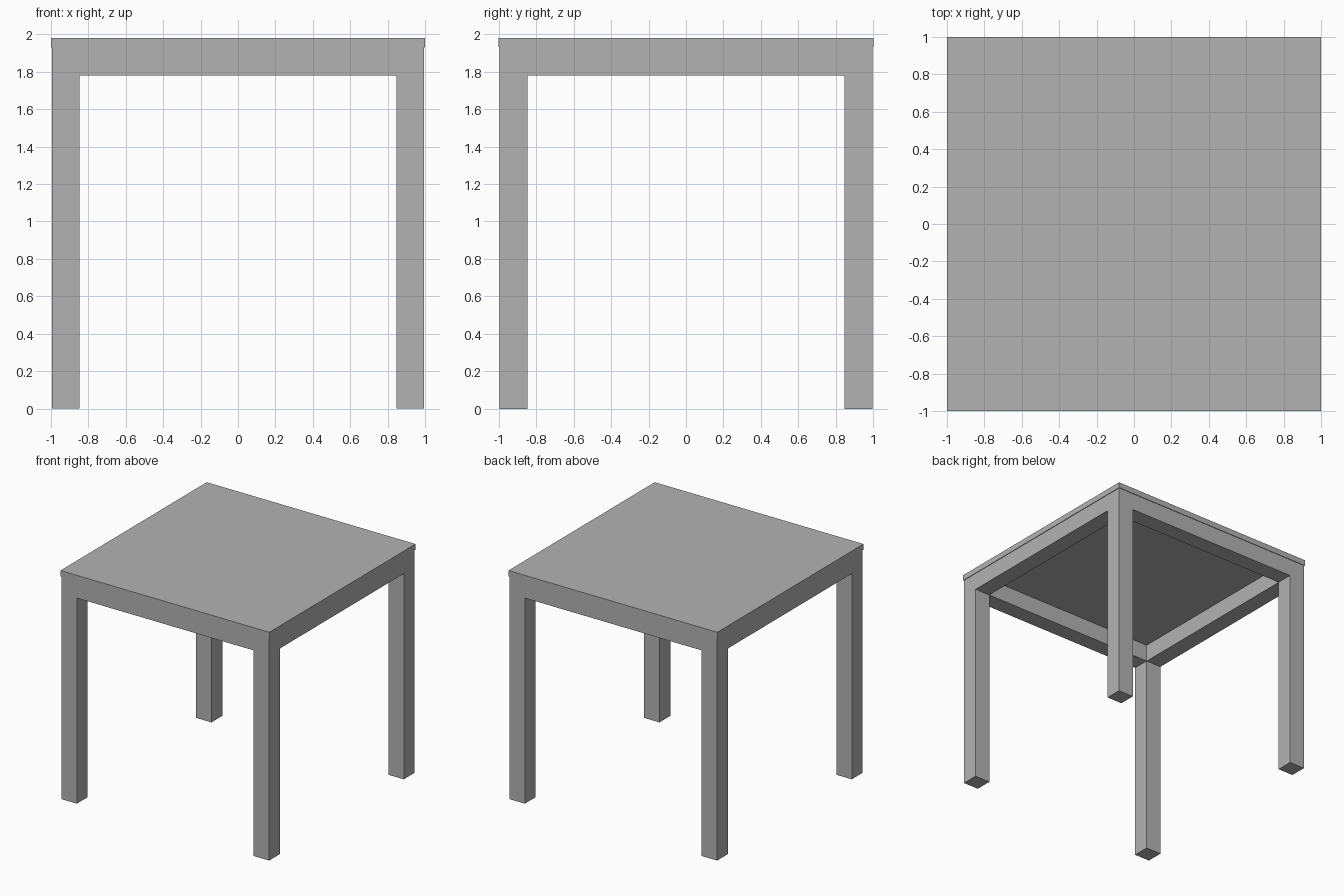
import bpy

# Remove the default cube
cube = bpy.data.objects.get("Cube")
if cube:
    bpy.data.objects.remove(cube, do_unlink=True)

# Single plain grey finish
grey = bpy.data.materials.new("plain_grey")
grey.use_nodes = True
color = (0.45, 0.45, 0.45, 1)
grey.diffuse_color = color
grey.node_tree.nodes["Principled BSDF"].inputs["Base Color"].default_value = color

OUTER = 0.995      # outer face of legs and rails
WIDTH = 0.148      # leg and rail thickness
RAIL_LOW = 1.78    # underside of rails
TOP_LOW = 1.93     # underside of tabletop
HEIGHT = 1.98


def box(name, low, high):
    """Axis-aligned box between two corners."""
    center = [(a + b) / 2 for a, b in zip(low, high)]
    bpy.ops.mesh.primitive_cube_add(size=1, location=center)
    obj = bpy.context.object
    obj.name = name
    obj.scale = [b - a for a, b in zip(low, high)]
    bpy.ops.object.transform_apply(location=False, rotation=False, scale=True)
    obj.data.materials.append(grey)
    return obj


def span(side):
    """Low and high limits of a leg or rail on the given side."""
    return sorted((side * OUTER, side * (OUTER - WIDTH)))


# Thin square tabletop with a slight overhang
box("tabletop", (-1, -1, TOP_LOW), (1, 1, HEIGHT))

# Four square legs
for y_name, sy in (("front", -1), ("back", 1)):
    for x_name, sx in (("right", -1), ("left", 1)):
        (x0, x1), (y0, y1) = span(sx), span(sy)
        box(f"{y_name}_{x_name}_leg", (x0, y0, 0), (x1, y1, TOP_LOW))

# Four rails between the legs
inner = OUTER - WIDTH
for name, side in (("front", -1), ("back", 1)):
    y0, y1 = span(side)
    box(f"{name}_rail", (-inner, y0, RAIL_LOW), (inner, y1, TOP_LOW))
for name, side in (("right", -1), ("left", 1)):
    x0, x1 = span(side)
    box(f"{name}_rail", (x0, -inner, RAIL_LOW), (x1, inner, TOP_LOW))
